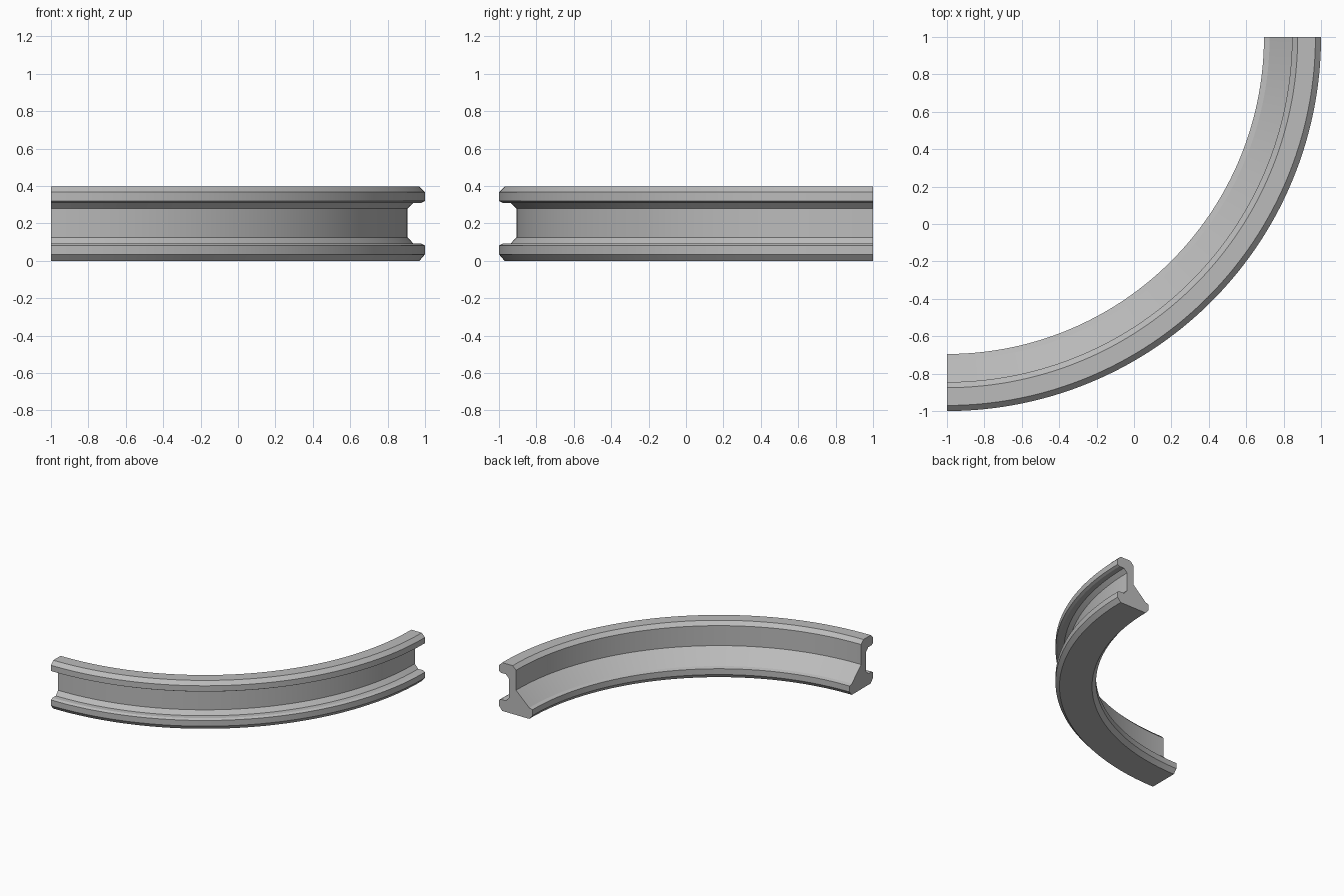
import bpy
import bmesh
from math import pi, radians

if "Cube" in bpy.data.objects:
    bpy.data.objects.remove(bpy.data.objects["Cube"], do_unlink=True)

CENTRE = (-1, 1, 0)   # centre of the quarter bend
SEGMENTS = 96

# Cross-section (x, z) at the right-hand end, from the underside round the outer face
profile = [
    (0.725, 0), (0.97, 0), (1.0, 0.035), (1.0, 0.082), (0.98, 0.092),    # foot
    (0.938, 0.092), (0.907, 0.126), (0.907, 0.28), (0.938, 0.31),        # outer channel
    (0.98, 0.31), (1.0, 0.32), (1.0, 0.367), (0.97, 0.397),              # head, outer side
    (0.875, 0.397), (0.845, 0.367),                                      # head, inner side
    (0.845, 0.203), (0.725, 0.091), (0.695, 0.083), (0.695, 0.035),      # web and sloped foot
]

# Steel material
steel = bpy.data.materials.new("grey_steel")
steel.use_nodes = True
grey = (0.5, 0.5, 0.5, 1)
steel.diffuse_color = grey
steel.node_tree.nodes["Principled BSDF"].inputs["Base Color"].default_value = grey

# Sweep the section through a quarter turn and cap both ends
bm = bmesh.new()
start = [bm.verts.new((x, 1, z)) for x, z in profile]
edges = [bm.edges.new((a, b)) for a, b in zip(start, start[1:] + start[:1])]
swept = bmesh.ops.spin(bm, geom=start + edges, cent=CENTRE, axis=(0, 0, 1),
                       angle=-pi / 2, steps=SEGMENTS, use_duplicate=False)
end_edges = [g for g in swept["geom_last"] if isinstance(g, bmesh.types.BMEdge)]
bmesh.ops.contextual_create(bm, geom=edges)
bmesh.ops.contextual_create(bm, geom=end_edges)
bmesh.ops.recalc_face_normals(bm, faces=bm.faces)

mesh = bpy.data.meshes.new("curved_rail")
bm.to_mesh(mesh)
bm.free()
mesh.materials.append(steel)
rail = bpy.data.objects.new("curved_rail", mesh)
bpy.context.collection.objects.link(rail)

# Smooth along the bend, sharp between the profile faces
bpy.ops.object.select_all(action='DESELECT')
rail.select_set(True)
bpy.context.view_layer.objects.active = rail
bpy.ops.object.shade_smooth_by_angle(angle=radians(15))
